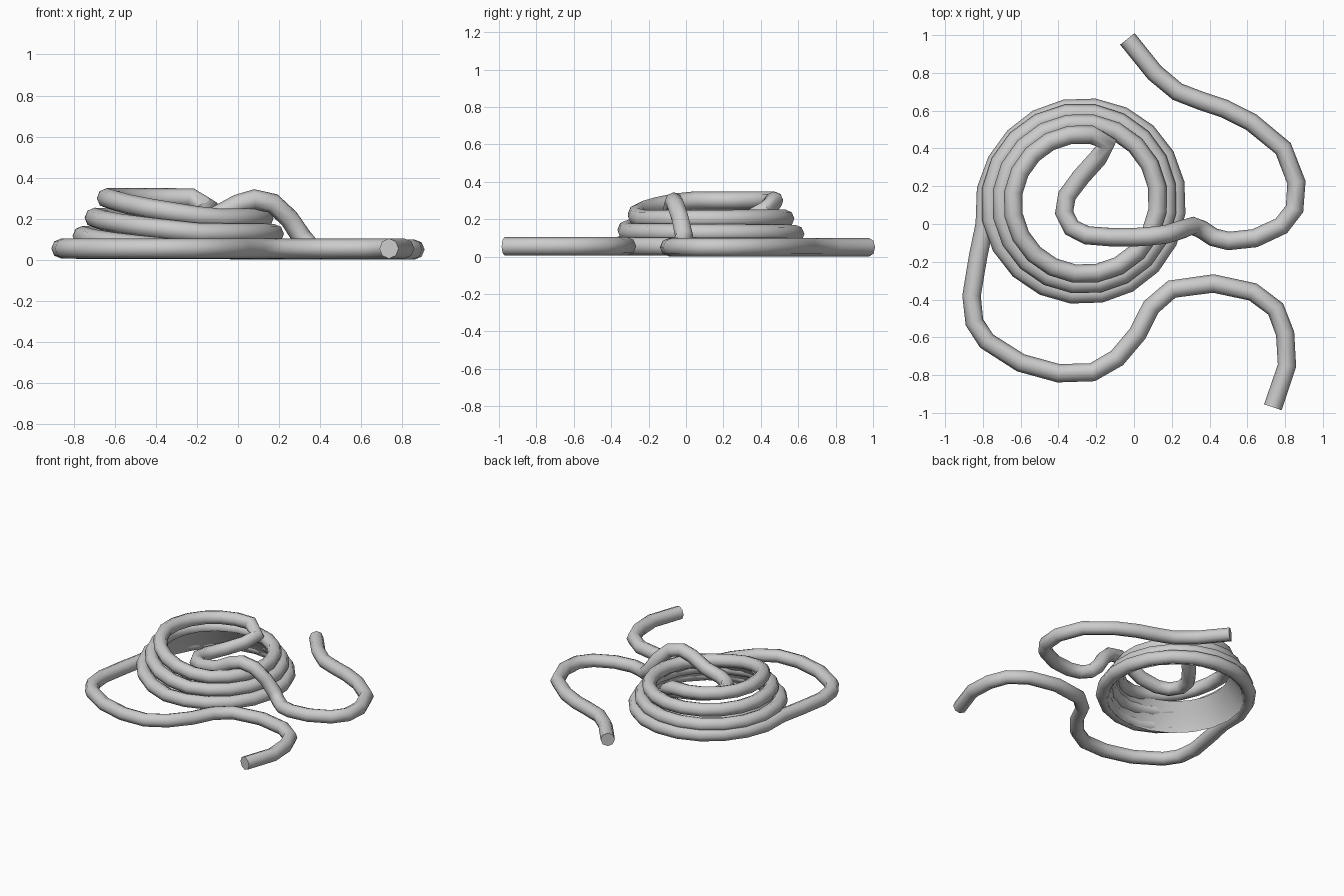
import bpy, bmesh
from math import sin, cos, pi, radians

if "Cube" in bpy.data.objects:
    bpy.data.objects.remove(bpy.data.objects["Cube"])

CX, CY, R = -0.27, 0.12, 0.049


def lerp_keys(keys, t):
    for (a, va), (b, vb) in zip(keys, keys[1:]):
        if t <= b:
            return va + (vb - va) * (t - a) / (b - a)
    return keys[-1][1]


def finish(obj):
    bpy.ops.object.select_all(action='DESELECT')
    obj.select_set(True)
    bpy.context.view_layer.objects.active = obj
    if obj.type == 'CURVE':
        bpy.ops.object.convert(target='MESH')
    bpy.ops.object.shade_smooth_by_angle(angle=radians(50))


# front tail lying on the ground
tail_a = [(.735, -.97), (.81, -.75), (.80, -.58), (.75, -.45), (.63, -.36),
          (.42, -.315), (.20, -.345), (.09, -.44), (.02, -.58), (-.09, -.71),
          (-.22, -.785), (-.40, -.79), (-.60, -.735), (-.78, -.62),
          (-.845, -.52), (-.86, -.38), (-.825, -.17), (-.79, 0)]
path = [(x, y, .055) for x, y in tail_a]

# stacked coil, clockwise and narrowing upward
z_keys = [(0, .052), (.8, .055), (1, .115), (1.75, .13), (2, .205),
          (2.72, .20), (2.98, .30), (3.3, .30)]
r_keys = [(0, .53), (.12, .50), (1, .495), (1.5, .45), (2, .435),
          (2.5, .40), (3, .375), (3.3, .355)]
for i in range(1, 67):
    t = i / 20
    if t > 3.3:
        break
    a = radians(191) - 2 * pi * t
    r = lerp_keys(r_keys, t)
    path.append((CX + r * cos(a), CY + r * sin(a), lerp_keys(z_keys, t)))

# inner loop, hop over the coil, and rear tail
path += [(-.14, .43, .25), (-.19, .35, .21), (-.28, .25, .18), (-.355, .15, .165),
         (-.37, .06, .165), (-.33, -.02, .17), (-.25, -.06, .18), (-.12, -.07, .205),
         (0, -.07, .27), (.08, -.065, .295), (.17, -.055, .275), (.25, -.03, .20),
         (.31, -.01, .11), (.36, -.03, .06), (.42, -.07, .05), (.50, -.09, .05),
         (.64, -.075, .05), (.78, -.01, .05), (.85, .08, .05), (.86, .22, .05),
         (.79, .40, .05), (.62, .54, .05), (.48, .61, .05), (.36, .65, .05),
         (.23, .70, .05), (.11, .80, .05), (-.035, .98, .05)]

curve = bpy.data.curves.new("rope", 'CURVE')
curve.dimensions = '3D'
curve.twist_mode = 'Z_UP'
curve.bevel_depth = R
curve.bevel_resolution = 2
curve.use_fill_caps = True
spline = curve.splines.new('POLY')
spline.points.add(len(path) - 1)
for p, co in zip(spline.points, path):
    p.co = (*co, 1)
rope = bpy.data.objects.new("rope", curve)
bpy.context.collection.objects.link(rope)
finish(rope)

# smooth inner wall closing the gaps between the turns
bm = bmesh.new()
rings = []
for r, z in [(.47, .012), (.455, .05), (.41, .125), (.362, .20)]:
    rings.append([bm.verts.new((CX + r * cos(2 * pi * k / 20),
                                CY + r * sin(2 * pi * k / 20), z)) for k in range(20)])
for lo, hi in zip(rings, rings[1:]):
    for k in range(20):
        n = (k + 1) % 20
        bm.faces.new((lo[n], lo[k], hi[k], hi[n]))
mesh = bpy.data.meshes.new("coil_inner_wall")
bm.to_mesh(mesh)
bm.free()
wall = bpy.data.objects.new("coil_inner_wall", mesh)
bpy.context.collection.objects.link(wall)
finish(wall)
